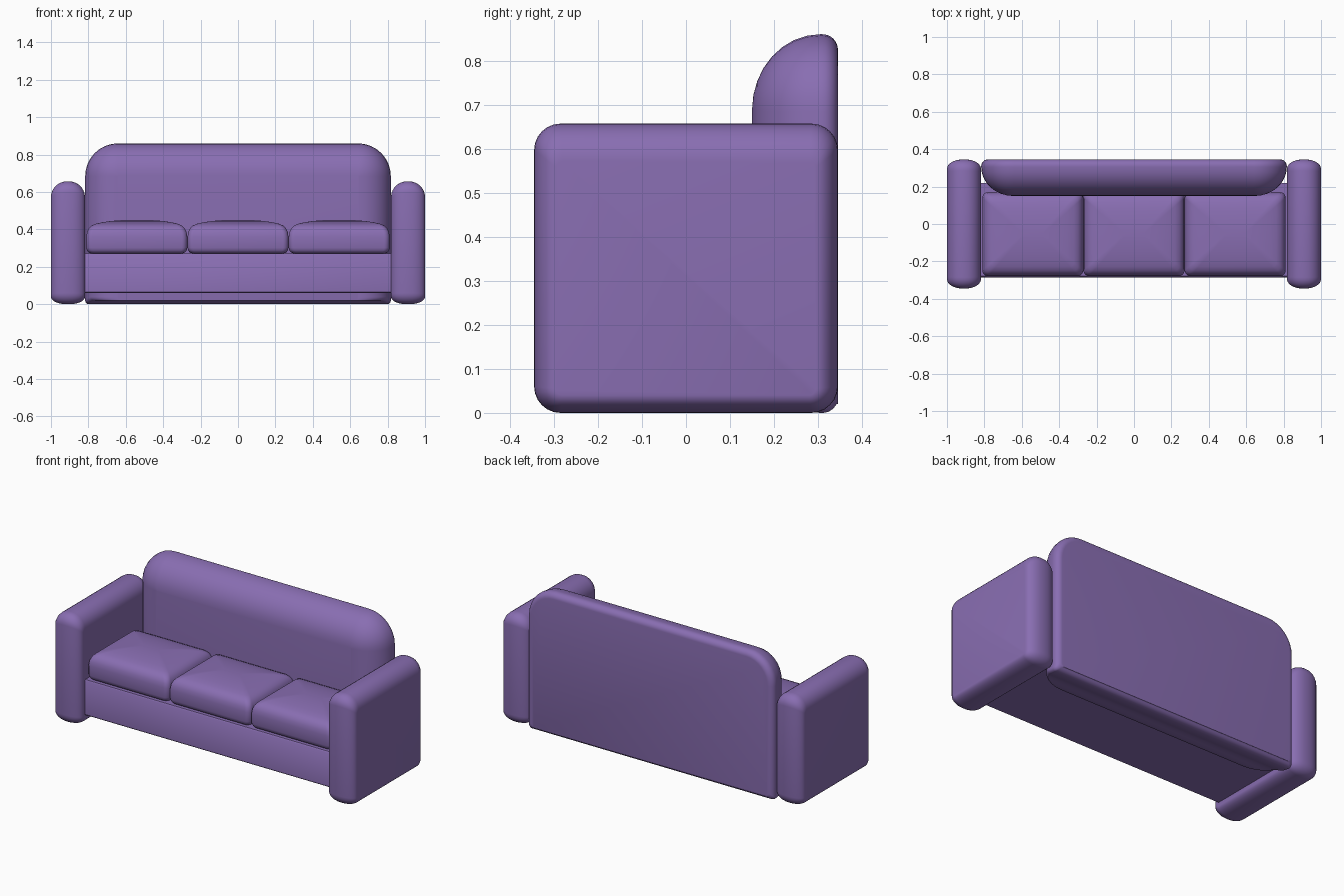
import bpy, bmesh, math
from mathutils import Vector

if "Cube" in bpy.data.objects:
    bpy.data.objects.remove(bpy.data.objects["Cube"])

fabric = bpy.data.materials.new("purple fabric")
fabric.diffuse_color = (0.25, 0.155, 0.445, 1)
fabric.use_nodes = True
fabric.node_tree.nodes["Principled BSDF"].inputs["Base Color"].default_value = fabric.diffuse_color


def rounded_rect(u0, u1, v0, v1, r_low, r_high, n=6):
    """Rounded rectangle with separate radii for low-v and high-v corners."""
    pts = []
    for cu, cv, r, a0 in ((u1, v1, r_high, 0), (u0, v1, r_high, 90),
                          (u0, v0, r_low, 180), (u1, v0, r_low, 270)):
        r = max(r, 0.003)
        cx = cu - r if cu == u1 else cu + r
        cy = cv - r if cv == v1 else cv + r
        for i in range(n + 1):
            a = math.radians(a0 + 90 * i / n)
            pts.append((cx + r * math.cos(a), cy + r * math.sin(a)))
    return pts


def loft(name, rings, place):
    """Skin rings of (w, outline) and cap the ends; place maps (u, v, w) to xyz."""
    bm = bmesh.new()
    loops = [[bm.verts.new(place(u, v, w)) for u, v in outline] for w, outline in rings]
    for a, b in zip(loops, loops[1:]):
        for i in range(len(a)):
            j = (i + 1) % len(a)
            bm.faces.new((a[i], a[j], b[j], b[i]))
    bm.faces.new(loops[0][::-1])
    bm.faces.new(loops[-1])
    bmesh.ops.recalc_face_normals(bm, faces=bm.faces)
    me = bpy.data.meshes.new(name)
    bm.to_mesh(me)
    bm.free()
    me.materials.append(fabric)
    ob = bpy.data.objects.new(name, me)
    bpy.context.collection.objects.link(ob)
    bpy.context.view_layer.objects.active = ob
    bpy.ops.object.select_all(action='DESELECT')
    ob.select_set(True)
    bpy.ops.object.shade_smooth_by_angle(angle=math.radians(40))
    return ob


def quarter(n=7):
    """(distance along, inset) pairs of a unit quarter round, starting at the tip."""
    return [(1 - math.cos(t), 1 - math.sin(t))
            for t in (math.pi / 2 * i / n for i in range(n + 1))]


# Armrests: fat rounded top, softer front, back and bottom edges
def arm_outline(k):
    return rounded_rect(-0.345 + 0.05 * k, 0.345 - 0.05 * k, 0.04 * k, 0.657 - 0.085 * k,
                        0.06 - 0.045 * k, 0.06 - 0.045 * k)


for side, label in ((-1, "left"), (1, "right")):
    q = quarter()
    rings = [(0.818 + 0.085 * w, arm_outline(k)) for w, k in q]
    rings += [(1.0 - 0.085 * w, arm_outline(k)) for w, k in reversed(q)]
    loft(label + "_armrest", rings, lambda u, v, w, s=side: Vector((s * w, u, v)))


# Backrest: deep roll on the front, small round at the rear
def back_outline(d):
    low = min(d, 0.02)
    return rounded_rect(-0.817 + d, 0.817 - d, low, 0.86 - d, 0.02, 0.175 - d, 8)


q = quarter(8)
rings = [(0.15 + 0.155 * w, back_outline(0.172 * k)) for w, k in q]
rings += [(0.345 - 0.035 * w, back_outline(0.035 * k)) for w, k in reversed(q)]
loft("backrest", rings, lambda u, v, w: Vector((u, w, v)))

# Seat base between the arms, raised off the floor
base = [(z, rounded_rect(-0.83, 0.83, -0.285 + d, 0.22, 0.004, 0.004, 2))
        for z, d in ((0.06, 0.005), (0.065, 0), (0.265, 0), (0.272, 0.006))]
loft("seat_base", base, lambda u, v, w: Vector((u, v, w)))

# Three puffy seat cushions
puff = ((0.272, 0.025), (0.277, 0.012), (0.287, 0.004), (0.302, 0), (0.36, 0),
        (0.385, 0.004), (0.405, 0.013), (0.42, 0.028), (0.43, 0.05),
        (0.438, 0.085), (0.445, 0.13), (0.449, 0.18), (0.45, 0.21))
for i, label in enumerate(("left", "middle", "right")):
    x = (i - 1) * 0.541
    rings = [(z, rounded_rect(x - 0.27 + d, x + 0.27 - d, -0.278 + d, 0.17 - d,
                              0.03 - 0.12 * d, 0.03 - 0.12 * d))
             for z, d in puff]
    loft(label + "_cushion", rings, lambda u, v, w: Vector((u, v, w)))
